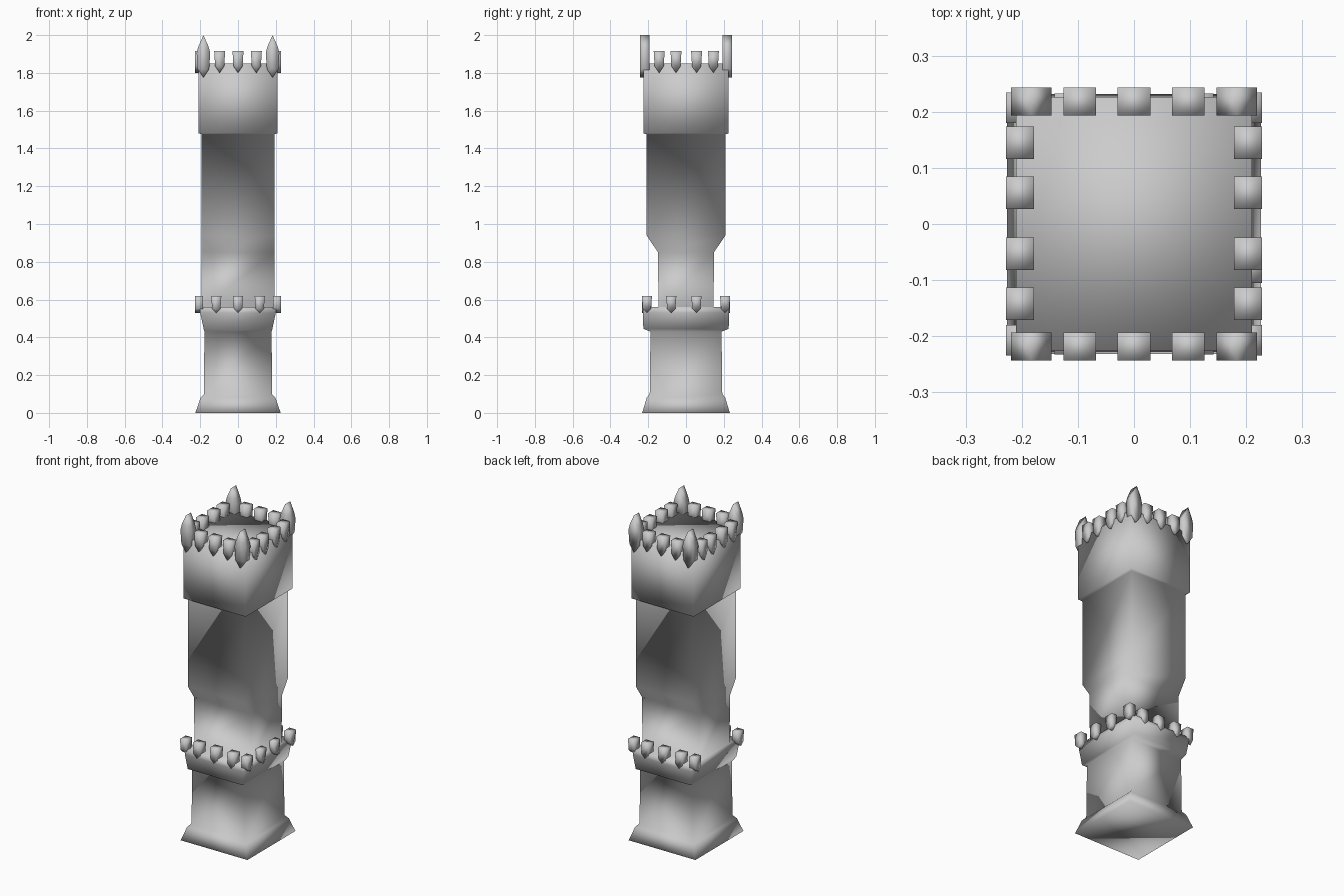
import bpy
import bmesh

cube = bpy.data.objects.get("Cube")
if cube:
    bpy.data.objects.remove(cube, do_unlink=True)

stone = bpy.data.materials.new("grey_stone")
stone.use_nodes = True
COLOUR = (0.6, 0.6, 0.6, 1)
stone.diffuse_color = COLOUR
stone.node_tree.nodes["Principled BSDF"].inputs["Base Color"].default_value = COLOUR


def finish(bm, name):
    """Turn a bmesh into a smooth-shaded stone object."""
    bmesh.ops.recalc_face_normals(bm, faces=bm.faces)
    for face in bm.faces:
        face.smooth = True
    mesh = bpy.data.meshes.new(name)
    bm.to_mesh(mesh)
    bm.free()
    mesh.materials.append(stone)
    obj = bpy.data.objects.new(name, mesh)
    bpy.context.collection.objects.link(obj)
    return obj


def tower(name, sections):
    """Loft rectangles given as (height, half width, half depth)."""
    bm = bmesh.new()
    rings = [[bm.verts.new((sx * hx, sy * hy, z))
              for sx, sy in ((-1, -1), (1, -1), (1, 1), (-1, 1))]
             for z, hx, hy in sections]
    for low, high in zip(rings, rings[1:]):
        for i in range(4):
            j = (i + 1) % 4
            bm.faces.new((low[i], low[j], high[j], high[i]))
    bm.faces.new(rings[0][::-1])
    bm.faces.new(rings[-1])
    return finish(bm, name)


def merlon(name, outline, x, y, z, thickness, sideways=False):
    """Extrude a mirrored half outline of (half width, height) points."""
    left = [(-u, v) for u, v in reversed(outline) if u > 0]
    bm = bmesh.new()
    sides = []
    for d in (-thickness / 2, thickness / 2):
        sides.append([bm.verts.new((x + d, y + u, z + v) if sideways
                                   else (x + u, y + d, z + v))
                      for u, v in outline + left])
    front, back = sides
    count = len(front)
    bm.faces.new(front)
    bm.faces.new(back[::-1])
    for i in range(count):
        j = (i + 1) % count
        bm.faces.new((front[i], back[i], back[j], front[j]))
    return finish(bm, name)


# Foot, lower shaft, ledge, upper shaft with bulging panels, and crown
tower("tower_body", [
    (0.0, 0.226, 0.232),
    (0.08, 0.198, 0.208),
    (0.10, 0.18, 0.192),
    (0.43, 0.178, 0.188),
    (0.445, 0.182, 0.226),
    (0.53, 0.20, 0.228),
    (0.56, 0.20, 0.228),
    (0.56, 0.193, 0.146),
    (0.85, 0.193, 0.148),
    (0.94, 0.193, 0.209),
    (1.475, 0.193, 0.209),
    (1.48, 0.21, 0.226),
    (1.85, 0.21, 0.226),
])

# Shield-shaped merlons and pointed corner spires
SHIELD = [(0, 0), (0.024, 0.035), (0.029, 0.115)]
SMALL_SHIELD = [(0, 0), (0.022, 0.022), (0.027, 0.09)]
SPIRE = [(0, 0), (0.03, 0.045), (0.036, 0.13), (0.027, 0.165), (0, 0.225)]

for side, sy in (("front", -1), ("back", 1)):
    y = sy * 0.218
    for i in (-1, 0, 1):
        merlon(f"crown_{side}_merlon", SHIELD, i * 0.097, y, 1.8, 0.05)
        merlon(f"ledge_{side}_merlon", SMALL_SHIELD, i * 0.115, sy * 0.208, 0.53, 0.05)
    for sx in (-1, 1):
        merlon(f"crown_{side}_spire", SPIRE, sx * 0.183, y, 1.775, 0.05)
        merlon(f"ledge_{side}_corner_merlon", SMALL_SHIELD,
               sx * 0.206, sy * 0.207, 0.53, 0.044, True)

for side, sx in (("right", -1), ("left", 1)):
    for y in (-0.142, -0.053, 0.056, 0.145):
        merlon(f"crown_{side}_merlon", SHIELD, sx * 0.203, y, 1.8, 0.05, True)

# The ledge has middle merlons on one flank only
for y in (-0.078, 0.055):
    merlon("ledge_left_merlon", SMALL_SHIELD, 0.206, y, 0.53, 0.044, True)
